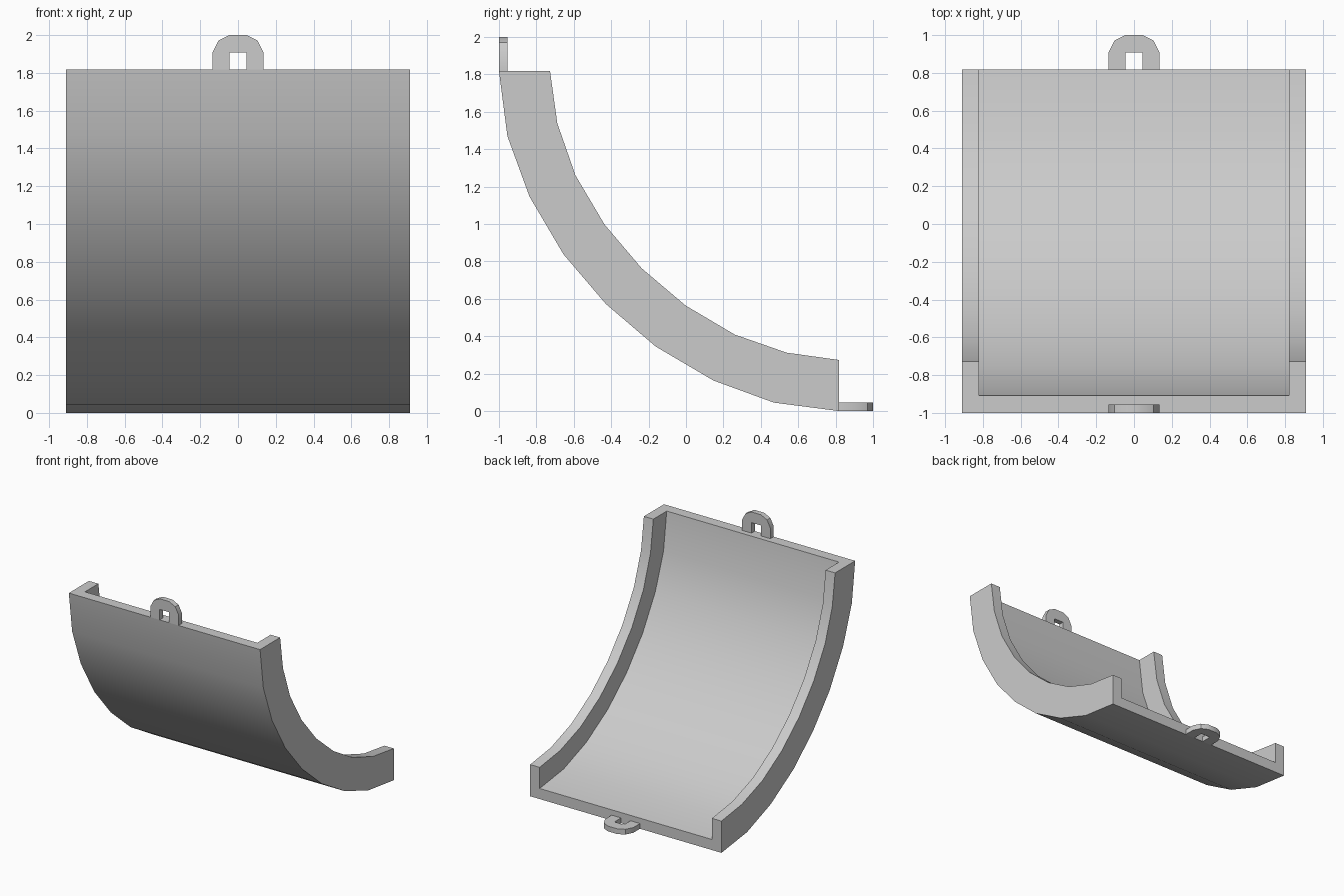
import bpy
import bmesh

if "Cube" in bpy.data.objects:
    bpy.data.objects.remove(bpy.data.objects["Cube"])

HALF_W, WALL = 0.91, 0.09


def make_object(name, bm):
    bmesh.ops.recalc_face_normals(bm, faces=bm.faces)
    mesh = bpy.data.meshes.new(name)
    bm.to_mesh(mesh)
    bm.free()
    ob = bpy.data.objects.new(name, mesh)
    bpy.context.collection.objects.link(ob)
    bpy.ops.object.select_all(action='DESELECT')
    ob.select_set(True)
    bpy.context.view_layer.objects.active = ob
    bpy.ops.object.shade_smooth_by_angle()
    return ob


# Curved profiles are symmetric about the diagonal: give half, mirror the rest
def full_arc(half):
    pts = half + [(z, y) for y, z in reversed(half[:-1])]
    return [(y - 1, z) for y, z in pts]


outer = full_arc([(0, 1.818), (0.045, 1.47), (0.163, 1.147), (0.345, 0.838), (0.572, 0.572)])
inner = full_arc([(0.273, 1.818), (0.312, 1.538), (0.409, 1.26), (0.564, 0.998), (0.763, 0.763)])

# Curved channel: U-shaped section swept along the arc
# Each section point is (x, fraction of the way from outer to inner arc)
xi = HALF_W - WALL
section = [(-HALF_W, 0), (HALF_W, 0), (HALF_W, 1), (xi, 1),
           (xi, 1 / 3), (-xi, 1 / 3), (-xi, 1), (-HALF_W, 1)]
bm = bmesh.new()
rings = []
for (oy, oz), (iy, iz) in zip(outer, inner):
    rings.append([bm.verts.new((x, oy + (iy - oy) * t, oz + (iz - oz) * t)) for x, t in section])
n = len(section)
for a, b in zip(rings, rings[1:]):
    for i in range(n):
        j = (i + 1) % n
        bm.faces.new((a[i], a[j], b[j], b[i]))
bm.faces.new(rings[0])
bm.faces.new(rings[-1][::-1])
make_object("curved_channel", bm)


# Hanging loops: arched tab with a square hole, one on each end of the plate
def loop_tab(name, place):
    half = [(0.045, 0), (0.135, 0), (0.135, 0.09), (0.103, 0.153), (0.045, 0.182)]
    hole = (0.045, 0.09)
    outline = half + [(-x, h) for x, h in reversed(half)] + [(-hole[0], hole[1]), hole]
    bm = bmesh.new()
    front = [bm.verts.new(place(x, h, 0)) for x, h in outline]
    back = [bm.verts.new(place(x, h, 0.045)) for x, h in outline]
    bm.faces.new(front)
    bm.faces.new(back[::-1])
    for i in range(len(outline)):
        j = (i + 1) % len(outline)
        bm.faces.new((front[i], front[j], back[j], back[i]))
    return make_object(name, bm)


loop_tab("top_loop", lambda x, h, d: (x, -1 + d, 1.818 + h))
loop_tab("bottom_loop", lambda x, h, d: (x, 0.818 + h, d))
